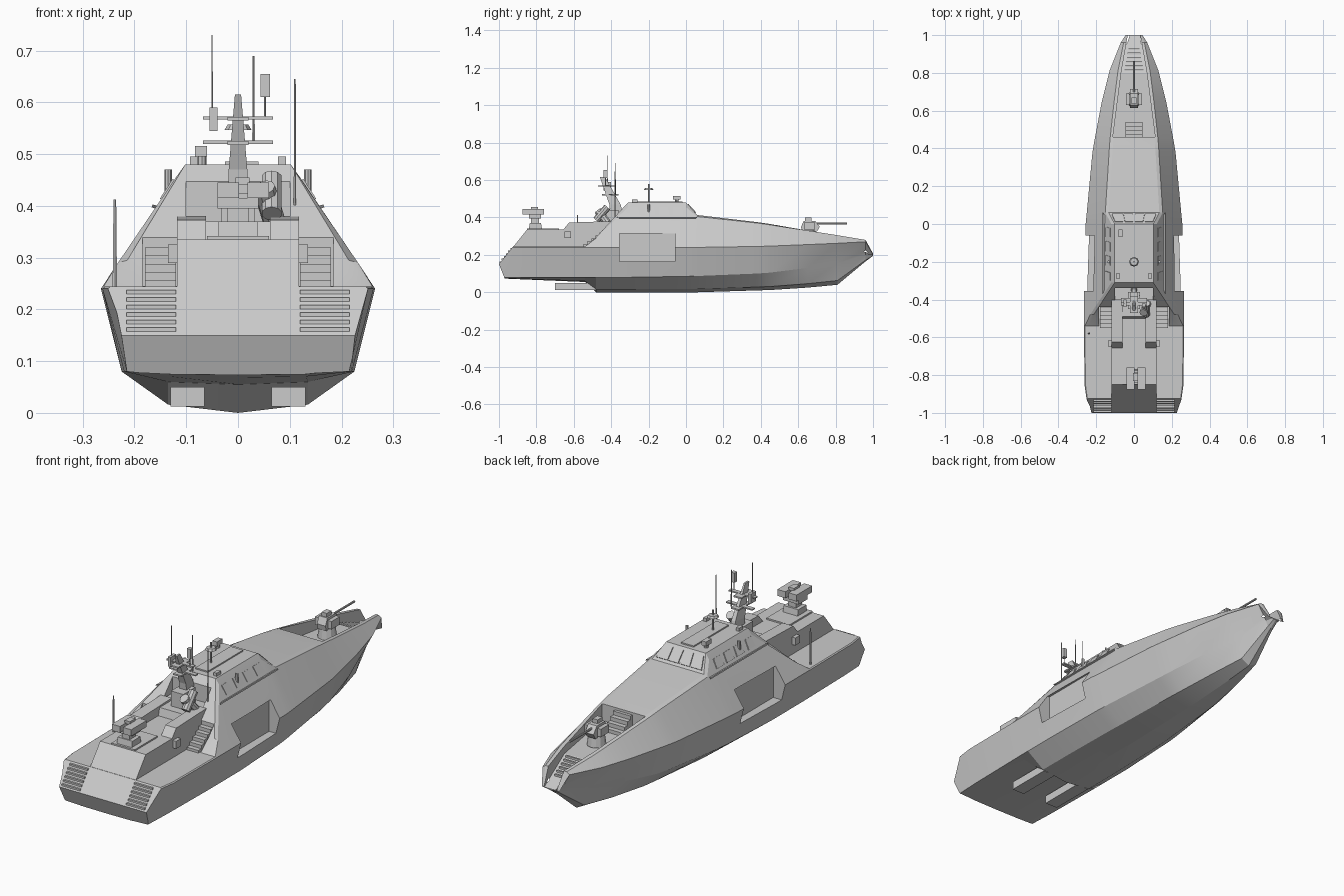
import bpy, bmesh, math
from mathutils import Vector, Matrix


def finish(name, bm):
    bmesh.ops.recalc_face_normals(bm, faces=bm.faces)
    me = bpy.data.meshes.new(name)
    bm.to_mesh(me)
    bm.free()
    ob = bpy.data.objects.new(name, me)
    bpy.context.collection.objects.link(ob)
    return ob


def loft(name, rings):
    bm = bmesh.new()
    vs = [[bm.verts.new(p) for p in r] for r in rings]
    n = len(vs[0])
    for a, b in zip(vs, vs[1:]):
        for i in range(n):
            j = (i + 1) % n
            bm.faces.new((a[i], a[j], b[j], b[i]))
    bm.faces.new(vs[0][::-1])
    bm.faces.new(vs[-1])
    return finish(name, bm)


def prism(name, prof, x0, x1):
    """Side profile (y, z) extruded across x."""
    return loft(name, [[(x, y, z) for y, z in prof] for x in (x0, x1)])


def box(name, x0, x1, y0, y1, z0, z1):
    return prism(name, [(y0, z0), (y1, z0), (y1, z1), (y0, z1)], x0, x1)


def panel(name, corners, t=.004):
    c = [Vector(p) for p in corners]
    n = (c[1] - c[0]).cross(c[2] - c[0]).normalized() * t
    return loft(name, [[p - n for p in c], [p + n for p in c]])


def rod(name, a, b, r0, r1=None, seg=8):
    a, b = Vector(a), Vector(b)
    bm = bmesh.new()
    m = Matrix.Translation((a + b) / 2) @ (b - a).to_track_quat('Z', 'Y').to_matrix().to_4x4()
    bmesh.ops.create_cone(bm, cap_ends=True, segments=seg, radius1=r0,
                          radius2=r0 if r1 is None else r1, depth=(b - a).length, matrix=m)
    return finish(name, bm)


def cut(ob, cutter):
    m = ob.modifiers.new("cut", 'BOOLEAN')
    m.operation, m.solver, m.object = 'DIFFERENCE', 'EXACT', cutter
    bpy.context.view_layer.objects.active = ob
    bpy.ops.object.modifier_apply(modifier=m.name)
    bpy.data.objects.remove(cutter)


# Hull and cabin: y, keel z, chine x z, knuckle x z, edge x z, roof z
stations = [
    (-1.01, .075, .213, .08, .24, .24, .235, .244, .244),
    (-.85, .068, .22, .08, .262, .24, .257, .244, .244),
    (-.54, .055, .225, .08, .265, .24, .26, .244, .244),
    (-.48, .0, .225, .08, .265, .24, .232, .29, .295),
    (-.31, .0, .225, .08, .265, .24, .12, .455, .48),
    (0, .0, .215, .085, .256, .24, .12, .455, .48),
    (.06, .0, .21, .087, .25, .24, .152, .405, .413),
    (.38, .01, .175, .1, .22, .245, .132, .37, .375),
    (.45, .012, .165, .105, .208, .247, .127, .36, .365),
    (.65, .025, .12, .13, .17, .255, .105, .33, .33),
    (.81, .04, .07, .155, .13, .262, .085, .305, .305),
    (.96, .165, .025, .2, .07, .27, .055, .28, .28),
    (1, .195, .02, .197, .045, .2, .04, .207, .207)]
rings = []
for y, kz, cx, cz, nx, nz, ex, ez, rz in stations:
    half = [(cx * .6, kz + .2 * (cz - kz)), (cx, cz), (nx, nz), (ex, ez), (ex - .018, rz)]
    rings.append([(0, y, kz)] + [(x, y, z) for x, z in half] + [(-x, y, z) for x, z in half[::-1]])
hull = loft("hull", rings)

# Raked transom, bow well, boat bays, aft recess
cut(hull, prism("transom_cutter", [(-1, .15), (-.8, .4), (-1.3, .4), (-1.3, -.1), (-.9, -.1)], -.5, .5))
well = [(.46, .112, .285), (.8, .068, .272), (1.03, .028, .19)]
cut(hull, loft("well_cutter", [[(-w, y, z), (w, y, z), (w, y, .6), (-w, y, .6)] for y, w, z in well]))
for s in (-1, 1):
    cut(hull, box("bay_cutter", *sorted((s * .203, s * .4)), -.355, -.06, .165, .315))
cut(hull, box("aft_cutter", -.185, .185, -.75, -.44, .245, .7))
cut(hull, box("mast_well_cutter", -.1, .1, -.75, -.34, .36, .7))
bpy.ops.object.select_all(action='DESELECT')
hull.select_set(True)
bpy.context.view_layer.objects.active = hull
bpy.ops.object.shade_smooth_by_angle(angle=math.radians(14))

# Aft deckhouse
prism("aft_house", [(-.998, .15), (-.85, .335), (-.5, .335), (-.49, .37), (-.33, .37), (-.33, .15)], -.118, .118)
for s in (-1, 1):
    def sx(a, b): return sorted((s * a, s * b))
    prism("house_shoulder", [(-.66, .33), (-.625, .373), (-.4, .38), (-.4, .33)], *sx(.062, .118))
    box("shoulder_locker", *sx(.118, .135), -.65, -.615, .29, .325)
    # Stern steps
    for i in range(6):
        z = .157 + i * .0145
        y = -1 + (z - .15) * .8
        box("stern_step", *sx(.12, .215), y - .003, y + .03, z, z + .008)
    # Side ladders up to the cabin
    for i in range(5):
        box("side_step", *sx(.12, .18), -.55 + i * .022, -.43, .24 + i * .016, .256 + i * .016)
    # Water jets
    box("water_jet", *sx(.065, .13), -.7, -.48, .012, .05)
    # Side windows on the sloping cabin wall
    for y0, y1 in ((-.3, -.25), (-.22, -.165), (-.145, -.09), (-.07, -.015)):
        def wx(z): return s * (.12 + (.455 - z) * .64)
        panel("side_window", [(wx(.412), y0, .412), (wx(.412), y1, .412),
                              (wx(.45), y1 - .008, .45), (wx(.45), y0, .45)])
    # Windscreen panes
    for x0, x1 in ((.004, .05), (.058, .105)):
        panel("windscreen", [(s * x0, .052, .424), (s * x1 * 1.12, .052, .424),
                             (s * x1 * .95, .01, .47), (s * x0, .01, .47)])
    rod("navigation_light", (s * .135, -.2, .42), (s * .135, -.2, .47), .007)
    # Roof edge rail
    panel("cabin_ledge", [(s * .15, -.33, .395), (s * .15, .04, .395),
                          (s * .166, .06, .4), (s * .166, -.37, .4)], .003)

# Bow steps and ladder
for i in range(6):
    y = .81 + i * .022
    z = .272 - (y - .8) * .357
    w = .05 - i * .004
    box("bow_step", -w, w, y, y + .009, z - .01, z + .006)
for i in range(4):
    box("well_step", -.045, .045, .45, .54 - i * .022, .28 + i * .018, .298 + i * .018)

# Bow gun
rod("bow_gun_base", (0, .66, .28), (0, .66, .33), .042, .035, 12)
prism("bow_gun_mount", [(.62, .325), (.7, .325), (.715, .35), (.69, .382), (.63, .382), (.615, .35)], -.022, .022)
rod("bow_gun_barrel", (0, .69, .367), (0, .86, .367), .005)
for s in (-1, 1):
    box("bow_gun_side_box", *sorted((s * .024, s * .043)), .63, .69, .335, .372)
box("bow_gun_sight", -.012, .014, .635, .67, .38, .4)

# Stern launcher
box("launcher_plate", -.06, .06, -.85, -.68, .333, .342)
prism("launcher_base", [(-.84, .34), (-.77, .34), (-.775, .37), (-.835, .37)], -.038, .038)
box("launcher_neck", -.02, .02, -.83, -.785, .36, .425)
box("launcher_yoke", -.04, .04, -.84, -.775, .395, .415)
for x in (-.04, .018):
    box("launcher_tube_box", x, x + .042, -.875, -.76, .415, .445)
box("launcher_sight", -.005, .022, -.83, -.79, .44, .455)

# Mast, leaning aft
mast = [(-.4, -.325, .021, .37), (-.41, -.35, .018, .47), (-.46, -.432, .006, .615)]
loft("mast", [[(-w, a, z), (w, a, z), (w * .6, b, z), (-w * .6, b, z)] for a, b, w, z in mast])
for z, y in ((.523, -.4), (.57, -.42)):
    box("mast_yard", -.068, .068, y - .012, y + .008, z - .003, z + .003)
    prism("mast_platform", [(y - .05, z - .005), (y + .04, z - .005), (y + .04, z + .002), (y - .05, z + .002)], -.02, .02)
box("mast_foot", -.032, .032, -.45, -.36, .365, .44)
box("signal_box", .043, .062, -.44, -.42, .61, .655)
rod("signal_box_stem", (.052, -.43, .57), (.052, -.43, .61), .002)
box("sensor_box", -.055, -.04, -.44, -.4, .545, .59)
rod("decoy_canister", (.05, -.47, .435), (.07, -.42, .37), .022, None, 10)
rod("decoy_canister", (.065, -.42, .455), (.065, -.48, .385), .02, None, 10)

# Whip antennas
for x, y, z0, z1, r in ((-.05, -.42, .57, .73, .0018), (.03, -.378, .52, .69, .003),
                        (.11, -.38, .37, .645, .003), (-.238, -.58, .24, .412, .005)):
    rod("antenna", (x, y, z0), (x, y, z1), r, r * .6, 6)

# Cabin roof fittings
box("roof_panel", -.025, .04, -.28, -.02, .478, .486)
rod("roof_sensor_stem", (0, -.2, .48), (0, -.2, .58), .004)
rod("roof_sensor_dish", (0, -.2, .547), (0, -.2, .557), .026, .02, 8)
rod("searchlight_stem", (-.07, -.05, .475), (-.07, -.05, .495), .009)
box("searchlight", -.083, -.06, -.07, -.03, .495, .516)
for s in (-1, 1):
    box("roof_vent", s * .085 - .008, s * .085 + .008, -.29, -.26, .47, .495)
